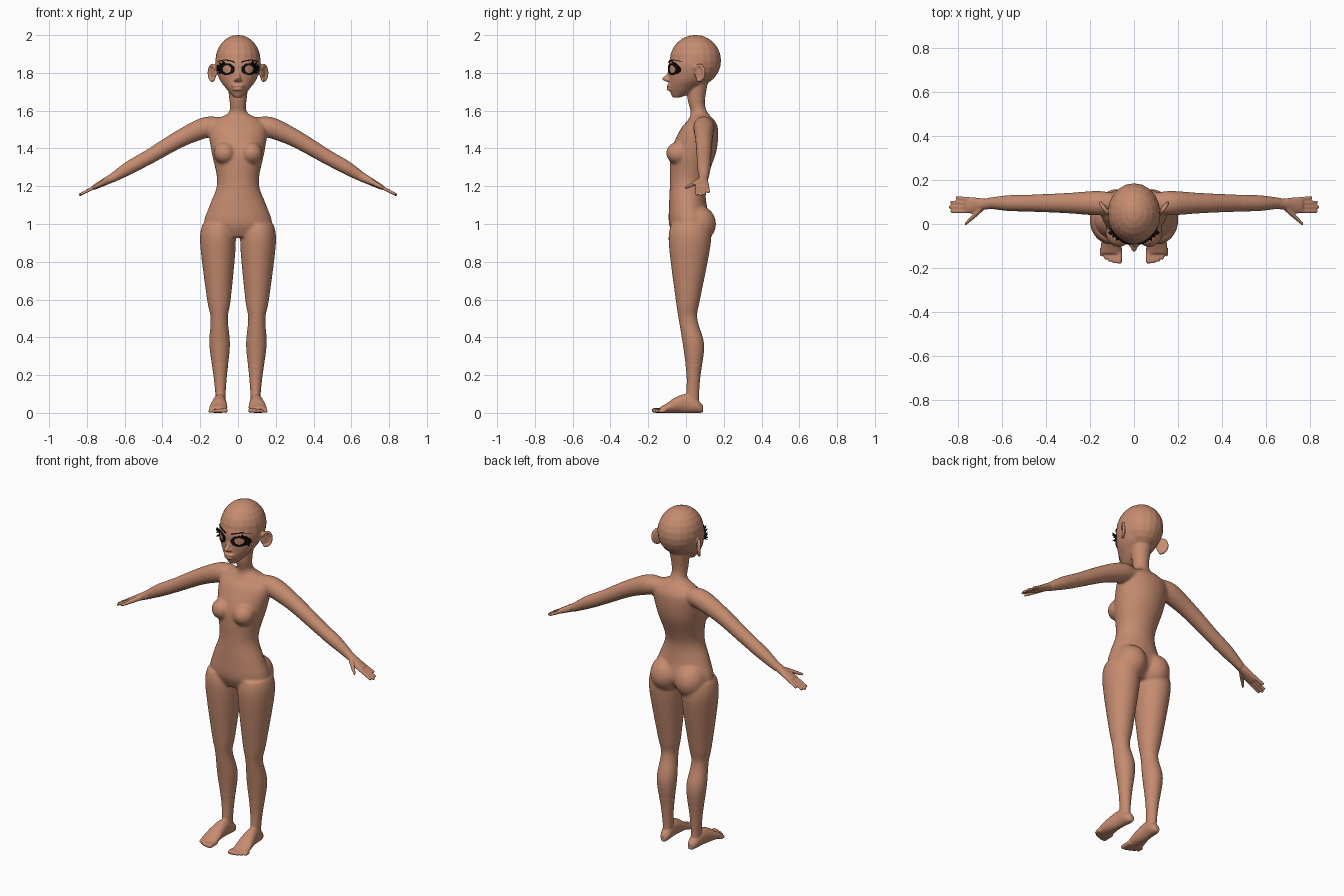
import bpy, bmesh, math
from mathutils import Vector, Matrix
from mathutils.bvhtree import BVHTree

default_cube = bpy.data.objects.get("Cube")
if default_cube:
    bpy.data.objects.remove(default_cube)

AXIS_X, AXIS_Y, AXIS_Z = Matrix.Identity(3)
BOTH, CENTRE = (1, -1), (1,)


def material(name, colour, roughness):
    mat = bpy.data.materials.new(name)
    mat.use_nodes = True
    mat.diffuse_color = (*colour, 1)
    shader = mat.node_tree.nodes["Principled BSDF"]
    shader.inputs["Base Color"].default_value = (*colour, 1)
    shader.inputs["Roughness"].default_value = roughness
    return mat


skin = material("skin", (.56, .26, .16), .6)
black = material("lash black", (.004, .004, .004), .7)
bm = bmesh.new()


def spline(rows, steps=5):
    """Smooth (Catmull-Rom) samples through rows of any width."""
    points = [Vector(row) for row in rows]
    points = [points[0]] + points + [points[-1]]
    samples = []
    for before, start, end, after in zip(points, points[1:], points[2:], points[3:]):
        leave, arrive = (end - before) / 2, (after - start) / 2
        for step in range(steps):
            t = step / steps
            ease = t * t * (3 - 2 * t)
            samples.append(start.lerp(end, ease) + leave * (t * (1 - t) ** 2)
                           - arrive * (t * t * (1 - t)))
    return samples + [points[-1]]


def tube(rows, u, v, sides=BOTH, segments=24):
    """Closed loft through rows of x, y, z, radius along u, radius along v."""
    for side in sides:
        rings = []
        for row in spline(rows):
            ring = []
            for i in range(segments):
                angle = math.tau * i / segments
                spot = row.xyz + u * (row[3] * math.cos(angle)) + v * (row[4] * math.sin(angle))
                ring.append(bm.verts.new((spot.x * side, spot.y, spot.z)))
            rings.append(ring)
        for low, high in zip(rings, rings[1:]):
            for i in range(segments):
                bm.faces.new((low[i - 1], low[i], high[i], high[i - 1]))
        bm.faces.new(rings[0])
        bm.faces.new(rings[-1])


def ball(centre, radii, turn=0, sides=BOTH):
    """Ellipsoid turned about z, mirrored unless it is on the centre line."""
    for side in sides:
        x, y, z = centre
        place = Matrix.Translation((x * side, y, z))
        spin = Matrix.Rotation(turn * side, 4, 'Z')
        bmesh.ops.create_uvsphere(bm, u_segments=20, v_segments=12, radius=1,
                                  matrix=place @ spin @ Matrix.Diagonal((*radii, 1)))


def column(rows, x=0, lean=0, sides=CENTRE):
    """Upright loft through rows of z, y, x radius, y radius."""
    tube([(x + lean * z, y, z, wide, deep) for z, y, wide, deep in rows],
         AXIS_X, AXIS_Y, sides, segments=40)


# Torso and neck
column([(.93, .01, .12, .07), (1, .02, .18, .11), (1.1, .01, .15, .1), (1.22, .01, .11, .095),
        (1.38, .04, .14, .12), (1.5, .07, .155, .1), (1.55, .08, .12, .07),
        (1.59, .07, .05, .045), (1.65, .055, .045, .045), (1.77, .06, .06, .06)])
ball((.07, -.04, 1.375), (.06, .066, .06))
ball((.08, .06, 1), (.09, .1, .1))

# Skull, face and chin
ball((0, .05, 1.865), (.12, .136, .136), sides=CENTRE)
column([(1.67, -.05, .02, .02), (1.69, -.03, .04, .05), (1.72, -.01, .065, .08),
        (1.77, .02, .1, .11), (1.85, .045, .12, .136), (1.92, .05, .1, .12)])
ball((0, -.066, 1.69), (.022, .014, .014), sides=CENTRE)

# Nose and lips
tube([(0, -.075, 1.83, .008, .01), (0, -.09, 1.79, .01, .014), (0, -.108, 1.77, .013, .02),
      (0, -.1, 1.753, .008, .006)], AXIS_X, AXIS_Y, CENTRE)
ball((.013, -.097, 1.762), (.009, .011, .008))
for height, width in ((1.732, .034), (1.714, .028)):
    ball((0, -.086, height), (width, .017, .009), sides=CENTRE)

# Ears: thin dish with a raised rim
ball((.13, .07, 1.8), (.008, .03, .04), turn=-.55)
rim_balls = 22
for i in range(rim_balls):
    angle = -1.9 + 4.6 * i / rim_balls
    back, up = .03 * math.cos(angle), .04 * math.sin(angle)
    ball((.136 + back * .55, .07 + back * .83, 1.8 + up), [.009] * 3)

# Legs
column([(1, .02, .08, .1), (.9, .02, .095, .112), (.6, .01, .063, .065), (.5, .01, .046, .05),
        (.36, .04, .055, .057), (.2, .04, .036, .037), (.1, .035, .027, .034),
        (.04, .035, .027, .034)], x=.091, lean=.017, sides=BOTH)

# Feet: rows of y, half height and half width, resting on the ground
foot = [(.09, .02, .015), (.06, .035, .03), (0, .05, .034), (-.06, .04, .043),
        (-.1, .026, .048), (-.135, .016, .045)]
tube([(.096 - y * .08, y, high, wide, high) for y, high, wide in foot], AXIS_X, AXIS_Z)
for i in range(5):
    x, tip, size = .067 + .02 * i, -.18 + .002 * i * i, .013 - .001 * i
    tube([(x, -.11, size, size, size), (x, tip + .01, size, size, size),
          (x, tip, size, size * .6, size * .6)], AXIS_X, AXIS_Z, segments=12)

# Arms: rows of x, z and radius
across = Vector((.46, 0, .89))
arm = [(.07, 1.53, .04), (.16, 1.515, .056), (.3, 1.455, .047), (.48, 1.35, .039),
       (.58, 1.295, .035), (.67, 1.24, .023)]
tube([(x, .095, z, size, size) for x, z, size in arm], AXIS_Y, across)


# Hands, fingers and thumbs follow one slope beyond the wrist
def along_hand(rows, thickness):
    tube([(x, y, 1.59 - x * .52, size, thickness(x, size)) for x, y, size in rows],
         AXIS_Y, across, segments=16)


def round_section(x, size):
    return size


def palm_section(x, size):
    return .09 - x * .1


along_hand([(.65, .09, .022), (.7, .09, .028), (.74, .085, .037), (.765, .085, .034)],
           palm_section)
for i in range(4):
    tip = .842 - .008 * (i - 2) ** 2
    along_hand([(.74, .112 - .018 * i, .01), (tip, .12 - .021 * i, .008)], round_section)
along_hand([(.69, .075, .016), (.725, .04, .013), (.768, 0, .008)], round_section)

# Fuse everything into one smooth body
bmesh.ops.recalc_face_normals(bm, faces=bm.faces)
mesh = bpy.data.meshes.new("body")
bm.to_mesh(mesh)
bm.free()
body = bpy.data.objects.new("body", mesh)
bpy.context.collection.objects.link(body)
bpy.context.view_layer.objects.active = body
body.select_set(True)


def apply_modifier(kind, **settings):
    modifier = body.modifiers.new(kind.lower(), kind)
    for key, value in settings.items():
        setattr(modifier, key, value)
    bpy.ops.object.modifier_apply(modifier=modifier.name)


apply_modifier('REMESH', mode='VOXEL', voxel_size=.005)
apply_modifier('SMOOTH', iterations=3)
trunk = body.vertex_groups.new(name="trunk and limbs")
trunk.add([vert.index for vert in body.data.vertices
           if .25 < vert.co.z < 1.65 and abs(vert.co.x) < .5], 1, 'REPLACE')
apply_modifier('SMOOTH', iterations=30, vertex_group=trunk.name)
body.data.materials.clear()
body.data.materials.append(skin)
bpy.ops.object.shade_smooth()

# Eyelashes and brows laid on the face
face_tree = BVHTree.FromObject(body, bpy.context.evaluated_depsgraph_get())


def on_face(x, z):
    hit = face_tree.ray_cast(Vector((x, -1, z)), AXIS_Y)[0]
    return Vector((x, hit.y - .004, z))


def oval(side, wide, high, count=32):
    turns = [math.tau * i / count for i in range(count)]
    return [on_face(side * (.06 + wide * math.cos(a)), 1.82 + high * math.sin(a)) for a in turns]


def strip(lash_bm, lower, upper, closed):
    low, high = ([lash_bm.verts.new(spot) for spot in line] for line in (lower, upper))
    for i in range(0 if closed else 1, len(low)):
        lash_bm.faces.new((low[i - 1], low[i], high[i], high[i - 1]))


for side, label in ((1, "left"), (-1, "right")):
    lash_bm = bmesh.new()
    rim = oval(side, .042, .031)
    strip(lash_bm, oval(side, .024, .021), rim, closed=True)
    # Lash spikes fan out from the outer corner and upper rim
    for i in (-3, -1, 0, 1, 2, 4, 6):
        fan = Vector((side * math.cos(i / 5), -.9, math.sin(i / 5) + .25)).normalized()
        corners = rim[i - 1], rim[i + 1], rim[i] + fan * .02
        lash_bm.faces.new([lash_bm.verts.new(spot) for spot in corners])
    # Brow arc, tapering outward
    brow = [(side * (.018 + .011 * i), 1.853 + .013 * math.sin(i / 3), .007 - i * .0006)
            for i in range(9)]
    strip(lash_bm, [on_face(x, z) for x, z, width in brow],
          [on_face(x, z + width) for x, z, width in brow], closed=False)
    bmesh.ops.recalc_face_normals(lash_bm, faces=lash_bm.faces)
    lash_mesh = bpy.data.meshes.new(label + "_eyelashes")
    lash_bm.to_mesh(lash_mesh)
    lash_bm.free()
    lash_mesh.materials.append(black)
    lashes = bpy.data.objects.new(lash_mesh.name, lash_mesh)
    bpy.context.collection.objects.link(lashes)
    solid = lashes.modifiers.new("thickness", 'SOLIDIFY')
    solid.thickness, solid.offset = .004, 0
